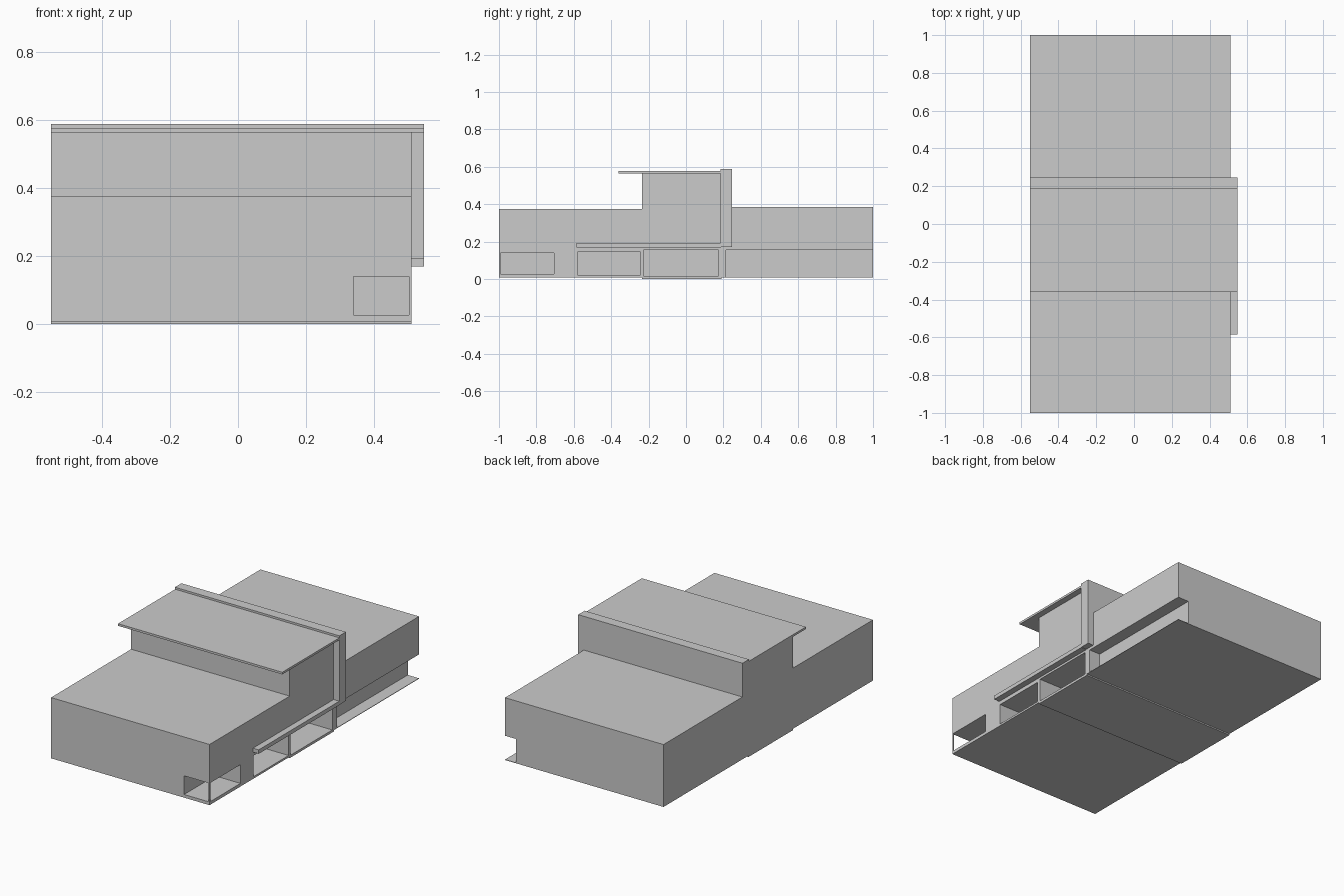
import bpy, bmesh
from mathutils import Matrix, Vector

if "Cube" in bpy.data.objects:
    bpy.data.objects.remove(bpy.data.objects["Cube"])


def box(name, x, y, z):
    """Axis-aligned box from (min, max) pairs."""
    bm = bmesh.new()
    centre = Vector([(a + b) / 2 for a, b in (x, y, z)])
    size = [b - a for a, b in (x, y, z)]
    bmesh.ops.create_cube(bm, size=1, matrix=Matrix.Translation(centre) @ Matrix.Diagonal((*size, 1)))
    mesh = bpy.data.meshes.new(name)
    bm.to_mesh(mesh)
    bm.free()
    obj = bpy.data.objects.new(name, mesh)
    bpy.context.collection.objects.link(obj)
    return obj


def carve(obj, x, y, z):
    """Cut a box-shaped opening out of obj."""
    cutter = box("opening_cutter", x, y, z)
    cutter.hide_render = True
    mod = obj.modifiers.new("opening", 'BOOLEAN')
    mod.operation = 'DIFFERENCE'
    mod.solver = 'EXACT'
    mod.object = cutter
    bpy.context.view_layer.objects.active = obj
    bpy.ops.object.modifier_apply(modifier=mod.name)
    bpy.data.objects.remove(cutter, do_unlink=True)


LEFT, RIGHT, LEDGE = -0.55, 0.51, 0.548

# Front wing with open corner porch and a deep side window
front = box("front_wing", (LEFT, RIGHT), (-1, -0.235), (0.008, 0.375))
carve(front, (0.34, 0.7), (-1.1, -0.705), (0.027, 0.14))
carve(front, (0.1, 0.7), (-0.578, -0.245), (0.02, 0.147))
box("corner_post", (0.504, RIGHT), (-1, -0.993), (0.02, 0.145))

# Tall middle block with side window
middle = box("middle_block", (LEFT, RIGHT), (-0.235, 0.19), (0, 0.565))
carve(middle, (0.1, 0.7), (-0.225, 0.172), (0.015, 0.157))

# Rear wing, ground floor set back under the upper storey
rear = box("rear_wing", (LEFT, RIGHT), (0.19, 1), (0.008, 0.385))
carve(rear, (0.435, 0.7), (0.215, 1.1), (0.011, 0.155))

# Roof slab, full-width fin wall and side ledge
box("roof_slab", (LEFT, LEDGE), (-0.36, 0.187), (0.564, 0.577))
box("fin_wall", (LEFT - 0.001, LEDGE), (0.185, 0.247), (0.172, 0.589))
box("side_ledge", (RIGHT - 0.005, LEDGE), (-0.585, 0.187), (0.17, 0.194))
